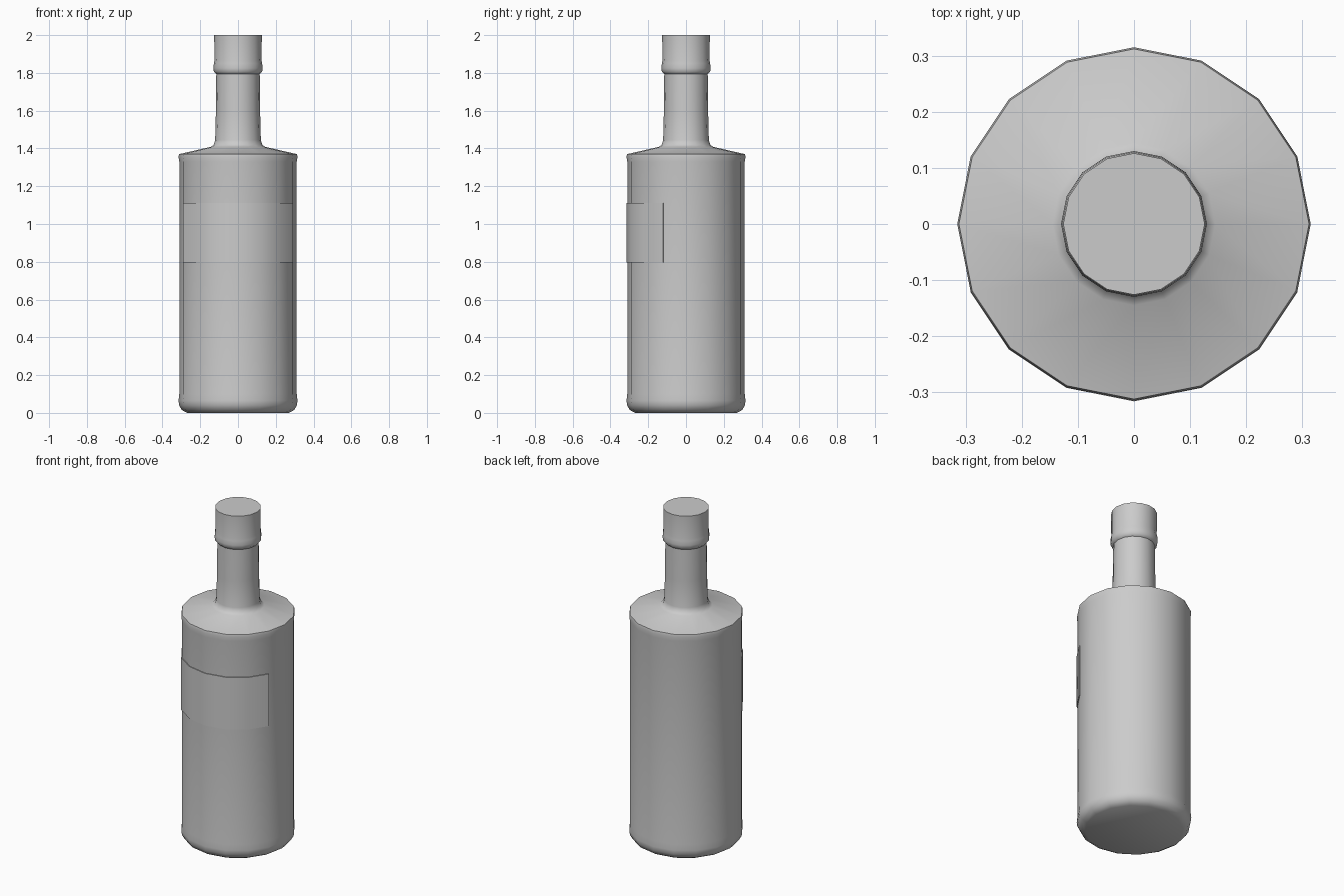
import bpy
import bmesh
from math import cos, sin, radians

SIDES = 16

old = bpy.data.objects.get("Cube")
if old:
    bpy.data.objects.remove(old, do_unlink=True)

grey = bpy.data.materials.new("plain grey")
grey.use_nodes = True
colour = (0.6, 0.6, 0.6, 1)
grey.diffuse_color = colour
grey.node_tree.nodes["Principled BSDF"].inputs["Base Color"].default_value = colour


def lathe(name, profile, start=0, steps=SIDES, smooth=50):
    """Sweep (radius, height) points about z; a full turn is closed and capped."""
    full = steps == SIDES
    bm = bmesh.new()
    columns = []
    for i in range(steps if full else steps + 1):
        a = radians(start + i * 360 / SIDES)
        columns.append([bm.verts.new((r * cos(a), r * sin(a), z)) for r, z in profile])
    for i in range(steps):
        a, b = columns[i], columns[(i + 1) % len(columns)]
        for j in range(len(profile) - 1):
            bm.faces.new((a[j], b[j], b[j + 1], a[j + 1]))
    if full:
        bm.faces.new([c[0] for c in reversed(columns)])
        bm.faces.new([c[-1] for c in columns])
    else:
        # Close the two upright ends of a partial sweep
        bm.faces.new(columns[0])
        bm.faces.new(list(reversed(columns[-1])))
    bmesh.ops.recalc_face_normals(bm, faces=bm.faces)
    mesh = bpy.data.meshes.new(name)
    bm.to_mesh(mesh)
    bm.free()
    mesh.materials.append(grey)
    obj = bpy.data.objects.new(name, mesh)
    bpy.context.collection.objects.link(obj)
    bpy.ops.object.select_all(action="DESELECT")
    obj.select_set(True)
    bpy.context.view_layer.objects.active = obj
    bpy.ops.object.shade_smooth_by_angle(angle=radians(smooth))
    return obj


# Bottle: rounded foot, straight body, sloped shoulder and neck
lathe("bottle", [
    (0.27, 0), (0.297, 0.015), (0.312, 0.04), (0.315, 0.065), (0.311, 0.1),
    (0.311, 1.33), (0.315, 1.355), (0.312, 1.37), (0.145, 1.408),
    (0.128, 1.42), (0.121, 1.445), (0.117, 1.6), (0.115, 1.8),
])

# Stopper: collar band below a plain cap
lathe("stopper", [
    (0.112, 1.79), (0.128, 1.807), (0.13, 1.825), (0.128, 1.85),
    (0.125, 1.865), (0.126, 2.0),
])

# Label: thin raised wrap round the front
lathe("front_label", [
    (0.308, 0.797), (0.316, 0.797), (0.316, 1.112), (0.308, 1.112),
], start=202.5, steps=6, smooth=30)
